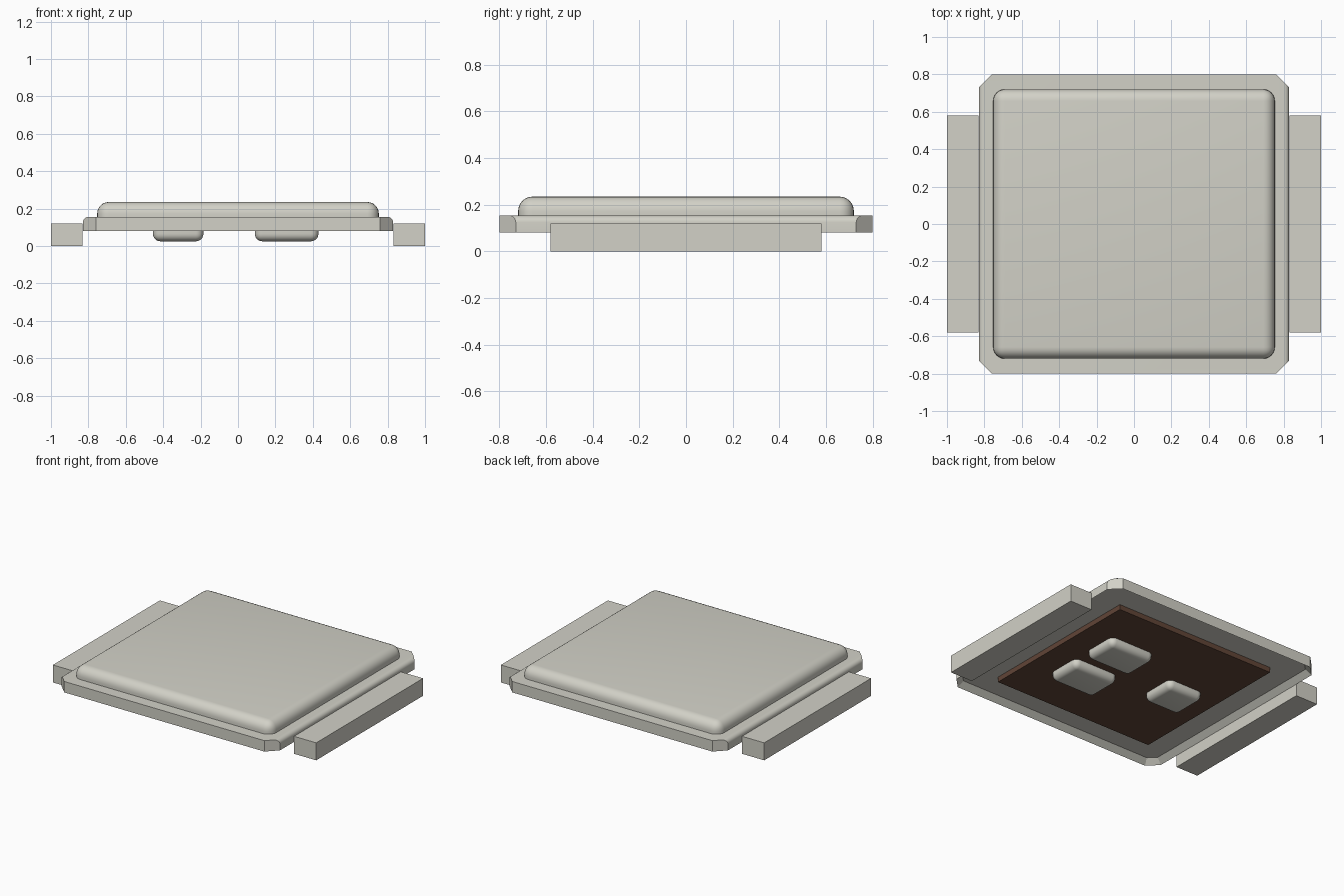
import bpy
import bmesh
import math
from mathutils import Vector

if "Cube" in bpy.data.objects:
    bpy.data.objects.remove(bpy.data.objects["Cube"], do_unlink=True)


def material(name, rgb):
    m = bpy.data.materials.new(name)
    m.use_nodes = True
    m.diffuse_color = (*rgb, 1)
    m.node_tree.nodes["Principled BSDF"].inputs["Base Color"].default_value = (*rgb, 1)
    return m


METAL = material("metal grey", (0.645, 0.638, 0.572))
BROWN = material("dark brown", (0.118, 0.059, 0.038))


def finish(name, bm, mat, smooth=False):
    bmesh.ops.recalc_face_normals(bm, faces=bm.faces)
    mesh = bpy.data.meshes.new(name)
    bm.to_mesh(mesh)
    bm.free()
    mesh.materials.append(mat)
    obj = bpy.data.objects.new(name, mesh)
    bpy.context.collection.objects.link(obj)
    if smooth:
        bpy.ops.object.select_all(action='DESELECT')
        obj.select_set(True)
        bpy.context.view_layer.objects.active = obj
        bpy.ops.object.shade_smooth_by_angle(angle=math.radians(30))
    return obj


def box(name, lo, hi, mat, radius=0, flat_z=None):
    """Box between two corners; all edges but those lying on flat_z are rounded."""
    bm = bmesh.new()
    bmesh.ops.create_cube(bm, size=1)
    for v in bm.verts:
        v.co = [lo[i] if v.co[i] < 0 else hi[i] for i in range(3)]
    if radius:
        edges = [e for e in bm.edges
                 if not all(abs(v.co.z - flat_z) < 1e-4 for v in e.verts)]
        bmesh.ops.bevel(bm, geom=edges, offset=radius, segments=6,
                        profile=0.5, affect='EDGES')
    return finish(name, bm, mat, radius > 0)


# Can flange: profile rounded along the two sides, run front to back
W, D, Z0, Z1, R = 0.83, 0.80, 0.08, 0.155, 0.03
arc = [(W - R + R * math.cos(a), Z1 - R + R * math.sin(a))
       for a in (math.radians(15 * i) for i in range(7))]
profile = [(W, Z0)] + arc + [(-x, z) for x, z in reversed(arc)] + [(-W, Z0)]
bm = bmesh.new()
face = bm.faces.new([bm.verts.new((x, -D, z)) for x, z in profile])
ext = bmesh.ops.extrude_face_region(bm, geom=[face])
bmesh.ops.translate(bm, vec=(0, 2 * D, 0),
                    verts=[g for g in ext["geom"] if isinstance(g, bmesh.types.BMVert)])

# Clipped corners
for sx in (-1, 1):
    for sy in (-1, 1):
        cut = bmesh.ops.bisect_plane(
            bm, geom=bm.verts[:] + bm.edges[:] + bm.faces[:],
            plane_co=Vector((sx * W, sy * (D - 0.07), 0)),
            plane_no=Vector((sx, sy, 0)), clear_outer=True)
        rim = [g for g in cut["geom_cut"] if isinstance(g, bmesh.types.BMEdge)]
        bmesh.ops.edgeloop_fill(bm, edges=rim)
bmesh.ops.recalc_face_normals(bm, faces=bm.faces)

# Shallow hollow under the flange, leaving a narrow rim
under = min(bm.faces, key=lambda f: f.calc_center_median().z)
bmesh.ops.inset_individual(bm, faces=[under], thickness=0.04)
bmesh.ops.translate(bm, verts=under.verts[:], vec=(0, 0, 0.035))
finish("can_flange", bm, METAL, True)

# Raised rounded lid
box("can_lid", (-0.753, -0.72, 0.153), (0.753, 0.72, 0.235), METAL, 0.062, 0.153)

# Side terminals
for side, s in (("left", 1), ("right", -1)):
    xs = sorted((s * 0.832, s * 1.0))
    box(side + "_terminal", (xs[0], -0.58, 0), (xs[1], 0.58, 0.12), METAL)

# Die under the can
box("die", (-0.61, -0.59, 0.08), (0.61, 0.59, 0.116), BROWN)

# Rounded contact pads under the die: centre x, centre y, width, depth
for name, x, y, w, d in (("back_pad", 0.26, 0.175, 0.34, 0.25),
                         ("front_pad", 0.26, -0.175, 0.34, 0.25),
                         ("single_pad", -0.32, 0.0, 0.27, 0.25)):
    box(name, (x - w / 2, y - d / 2, 0.025), (x + w / 2, y + d / 2, 0.082),
        METAL, 0.04, 0.082)
